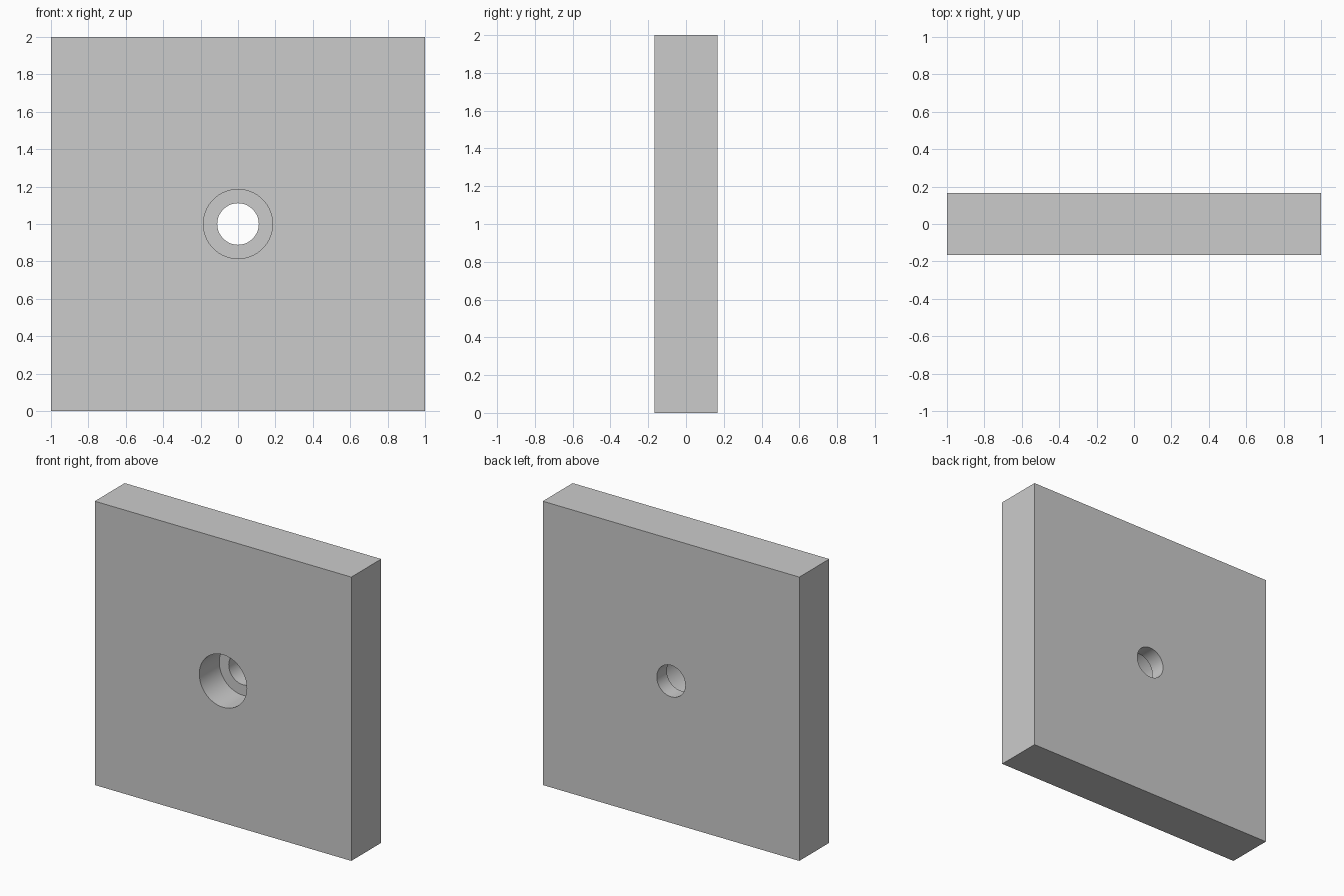
import bpy, bmesh
from math import cos, sin, tau, radians

if "Cube" in bpy.data.objects:
    bpy.data.objects.remove(bpy.data.objects["Cube"])

SEGMENTS = 96                      # multiple of 8, so the square corners are hit
HALF = 1.0                         # half width of the plate
FRONT, LEDGE, BACK = -0.1667, 0.0555, 0.1667
BORE_R, HOLE_R = 0.185, 0.111


def ring(bm, y, radius, square=False):
    """Loop of vertices around the hole axis, round or pushed out to a square."""
    verts = []
    for i in range(SEGMENTS):
        c, s = cos(tau * i / SEGMENTS), sin(tau * i / SEGMENTS)
        k = radius / max(abs(c), abs(s)) if square else radius
        verts.append(bm.verts.new((c * k, y, HALF + s * k)))
    return verts


# Plate with a counterbored through hole: closed chain of rings
bm = bmesh.new()
rings = [
    ring(bm, BACK, HALF, True),
    ring(bm, FRONT, HALF, True),
    ring(bm, FRONT, BORE_R),
    ring(bm, LEDGE, BORE_R),
    ring(bm, LEDGE, HOLE_R),
    ring(bm, BACK, HOLE_R),
]
for a, b in zip(rings, rings[1:] + rings[:1]):
    for i in range(SEGMENTS):
        j = (i + 1) % SEGMENTS
        bm.faces.new((a[i], a[j], b[j], b[i]))
bmesh.ops.recalc_face_normals(bm, faces=bm.faces)

mesh = bpy.data.meshes.new("counterbored_plate")
bm.to_mesh(mesh)
bm.free()
plate = bpy.data.objects.new("counterbored_plate", mesh)
bpy.context.collection.objects.link(plate)

# Smooth hole walls, sharp edges
bpy.context.view_layer.objects.active = plate
plate.select_set(True)
bpy.ops.object.shade_smooth_by_angle(angle=radians(30))
